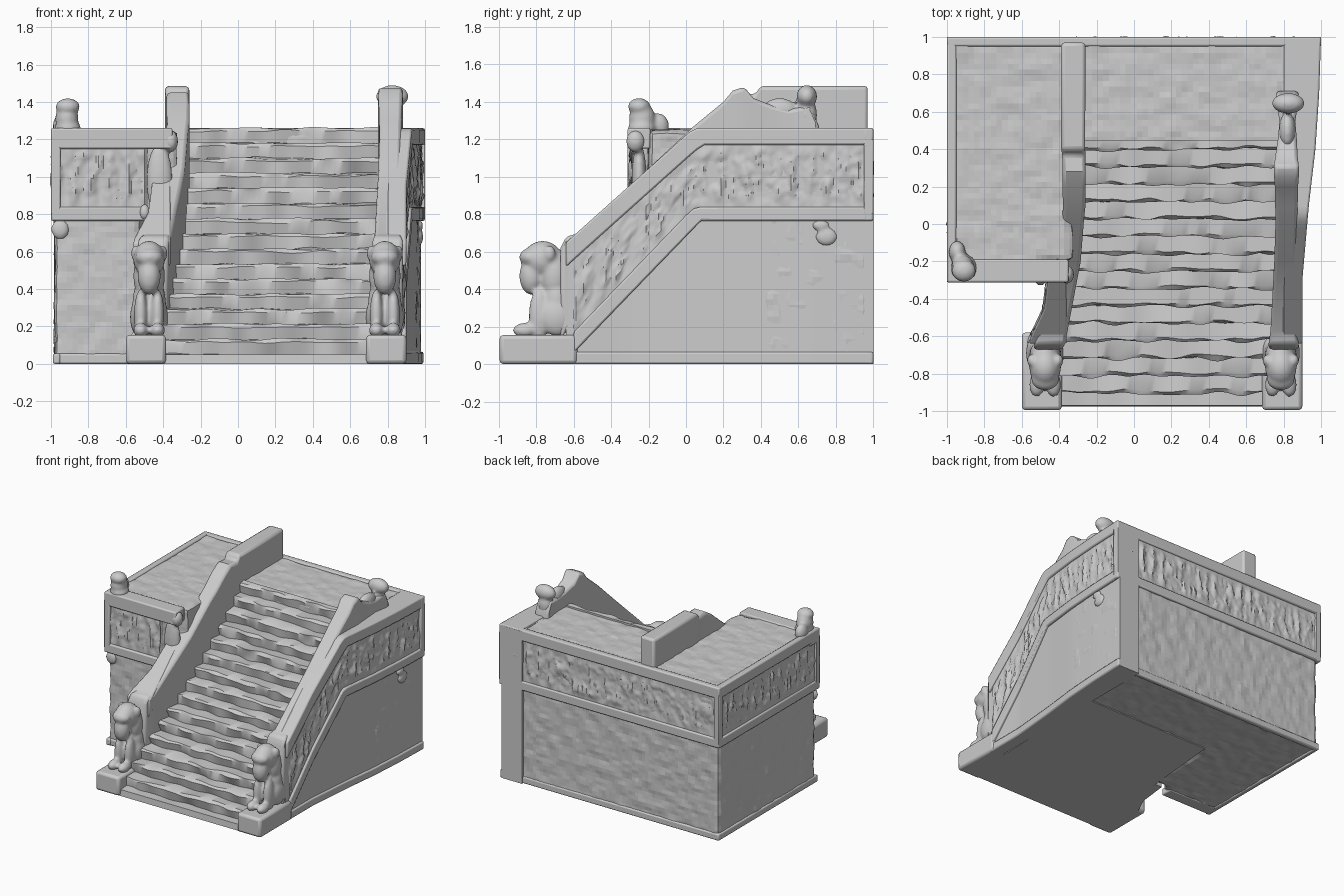
import bpy, bmesh, math
from mathutils import Vector, Matrix, noise

if "Cube" in bpy.data.objects:
    bpy.data.objects.remove(bpy.data.objects["Cube"])


def finish(name, bm, bevel=0.0, fix=True):
    if fix:
        bmesh.ops.recalc_face_normals(bm, faces=bm.faces)
    me = bpy.data.meshes.new(name)
    bm.to_mesh(me)
    bm.free()
    ob = bpy.data.objects.new(name, me)
    bpy.context.collection.objects.link(ob)
    if bevel:
        m = ob.modifiers.new("soft_edges", 'BEVEL')
        m.width, m.segments, m.limit_method, m.angle_limit = bevel, 2, 'ANGLE', math.radians(40)
    bpy.ops.object.select_all(action='DESELECT')
    bpy.context.view_layer.objects.active = ob
    ob.select_set(True)
    bpy.ops.object.shade_smooth_by_angle(angle=math.radians(35))
    return ob


def lerp(table, y):
    for (a, p), (b, q) in zip(table, table[1:]):
        if y <= b:
            return p + (q - p) * max(0, (y - a) / (b - a))
    return table[-1][1]


def loft(name, sections, bevel=0.0):
    bm = bmesh.new()
    rings = [[bm.verts.new(p) for p in s] for s in sections]
    n = len(rings[0])
    for a, b in zip(rings, rings[1:]):
        for i in range(n):
            bm.faces.new((a[i], a[(i + 1) % n], b[(i + 1) % n], b[i]))
    bm.faces.new(rings[0])
    bm.faces.new(rings[-1])
    return finish(name, bm, bevel)


def beam(name, rows, bevel=0.01):
    # rectangular section carried along y: rows of (y, x0, x1, z0, z1)
    return loft(name, [[(a, y, c), (b, y, c), (b, y, d), (a, y, d)] for y, a, b, c, d in rows], bevel)


def box(name, x0, x1, y0, y1, z0, z1, bevel=0.01):
    return beam(name, [(y0, x0, x1, z0, z1), (y1, x0, x1, z0, z1)], bevel)


def span(a, b, n):
    return [a + (b - a) * i / n for i in range(n + 1)]


def blobs(name, parts, voxel=0.012):
    # overlapping ellipsoids fused into one worn stone shape
    bm = bmesh.new()
    for x, y, z, a, b, c in parts:
        mat = Matrix.Translation((x, y, z)) @ Matrix.Diagonal((a, b, c, 1))
        bmesh.ops.create_uvsphere(bm, u_segments=20, v_segments=12, radius=1, matrix=mat)
    ob = finish(name, bm)
    r = ob.modifiers.new("fuse", 'REMESH')
    r.mode, r.voxel_size, r.use_smooth_shade = 'VOXEL', voxel, True
    s = ob.modifiers.new("smooth", 'SMOOTH')
    s.iterations = 3
    return ob


def relief(name, point, normal, length, seed):
    # carved frieze: grid pushed out along the normal by upright lumps
    nu, nv, n = int(length * 75), 22, Vector(normal)
    bm = bmesh.new()
    grid = []
    for i in range(nu + 1):
        col = []
        for j in range(nv + 1):
            u, v = i / nu, j / nv
            s = u * length
            d = noise.noise((s * 21, v * 2.6, seed)) + 0.5 * noise.noise((s * 45, v * 9, seed + 7))
            edge = min(1, 6 * v, 6 * (1 - v))
            col.append(bm.verts.new(Vector(point(u, v)) + n * (0.006 + edge * max(-0.3, min(0.9, d)) * 0.022)))
        grid.append(col)
    for a, b in zip(grid, grid[1:]):
        for j in range(nv):
            f = bm.faces.new((a[j], b[j], b[j + 1], a[j + 1]))
            f.normal_update()
            if f.normal.dot(n) < 0:
                f.normal_flip()
    return finish(name, bm, fix=False)


# Outline tables against y
XR = [(-1, .9), (-.3, .9), (.1, .935), (.4, .97), (.7, .99), (1, 1.0)]
XL = [(-1, -.6), (-.62, -.57), (-.45, -.49), (-.2, -.46)]
TOP = [(-.64, .65), (.03, 1.25), (.06, 1.26), (1, 1.26)]
TOP_LO = [(-.64, .52), (.04, 1.13), (.09, 1.17), (1, 1.17)]
LOW_HI = [(-.6, .17), (.03, .825), (.06, .84), (1, .84)]
LOW_LO = [(-.6, .06), (.08, .765), (1, .765)]

# Platform core: L-shaped plan, slightly uneven stone
plan = [(-.98, -.285), (-.52, -.285), (-.50, -.2), (-.33, -.2), (-.33, .41), (.82, .41), (.95, .41), (.978, .98), (-.98, .98)]
core = loft("platform_core", [[(x, y, z) for x, y in plan] for z in (0.006, 1.25)])
m = core.modifiers.new("grid", 'REMESH')
m.mode, m.voxel_size = 'VOXEL', 0.03
tex = bpy.data.textures.new("worn_stone", 'CLOUDS')
tex.noise_scale = 0.09
m = core.modifiers.new("worn", 'DISPLACE')
m.texture, m.strength, m.mid_level = tex, 0.02, 0.5

# Bands on left, back and front-left of the platform
for nm, z0, z1, out in (("base", 0, .055, .99), ("lower", .765, .84, 1), ("upper", 1.17, 1.26, 1)):
    box(nm + "_band_back", -out, out, .95, out, z0, z1)
    box(nm + "_band_left", -out, -.95, -.30, out, z0, z1)
    end = {"base": -.52, "lower": -.49, "upper": -.35}[nm]
    box(nm + "_band_front_left", -out, end, -.312 if nm != "base" else -.295, -.19,
        z0 - (.02 if nm == "upper" else 0), z1)
for nm, x, y in (("back_left", -.975, .975), ("back_right", .975, .975), ("front_left", -.975, -.287)):
    box("corner_post_" + nm, x - .025, x + .025, y - .025, y + .025, .8, 1.2, .006)

# Right flank wall, curved outward toward the back
ys = span(-.64, 1, 40)
beam("right_wall", [(y, .79, lerp(XR, y) - .022, 0.0, lerp(TOP, y) - .008) for y in ys], 0)
beam("right_upper_band", [(y, .8, lerp(XR, y), lerp(TOP_LO, y), lerp(TOP, y)) for y in ys])
beam("right_lower_band", [(y, .8, lerp(XR, y), lerp(LOW_LO, y), lerp(LOW_HI, y)) for y in span(-.6, 1, 40)])
beam("right_base_band", [(y, .8, lerp(XR, y) - .008, 0, .065) for y in ys])

# Left flank wall of the stair
yl = span(-.64, -.2, 12)
beam("left_wall", [(y, lerp(XL, y) + .02, -.38, 0, lerp(TOP, y) - .02) for y in yl], 0)
beam("left_upper_band", [(y, lerp(XL, y) + .01, -.36, lerp(TOP_LO, y), lerp(TOP, y)) for y in yl])
beam("left_lower_band", [(y, lerp(XL, y), -.36, lerp(LOW_LO, y), lerp(LOW_HI, y)) for y in yl])

# Carved friezes
Z = lambda v: .84 + .33 * v
relief("frieze_back", lambda u, v: (-.95 + 1.9 * u, .98, Z(v)), (0, 1, 0), 1.9, 1)
relief("frieze_left", lambda u, v: (-.98, -.26 + 1.21 * u, Z(v)), (-1, 0, 0), 1.21, 5)
relief("frieze_front_left", lambda u, v: (-.95 + .45 * u, -.288, Z(v)), (0, -1, 0), .45, 9)


def right_point(u, v):
    y = -.6 + 1.56 * u
    lo, hi = lerp(LOW_HI, y), lerp(TOP_LO, y)
    return (lerp(XR, y) - .022, y, lo + (hi - lo) * v)


def left_point(u, v):
    y = -.6 + .38 * u
    lo, hi = lerp(LOW_HI, y), lerp(TOP_LO, y)
    return (lerp(XL, y) + .02, y, lo + (hi - lo) * v)


relief("frieze_right", right_point, (1, 0, 0), 1.56, 13)
relief("frieze_stair_left", left_point, (-1, 0, 0), .38, 17)

# Worn stairs: stepped profile carried across the width
profile = [(.45, 0), (-.975, 0), (-.97, .05)]
for i in range(15):
    y, z = -.9 + i * .093, .05 + i * .0807
    profile += [(y + .006, z), (y - .006, z + .065), (y + .008, z + .0807)]
profile.append((.45, 1.262))
sections = []
for t in span(0, 1, 44):
    ring = []
    for k, (y, z) in enumerate(profile):
        a = lerp([(-1, -.45), (.45, -.32)], y)
        b = lerp([(-1, .77), (.45, .81)], y)
        inner = 0.022 if 2 < k < len(profile) - 1 else 0
        ring.append((a + (b - a) * t, y + inner * noise.noise((t * 9, k * 1.7, 3)),
                     z + inner * .6 * noise.noise((t * 7, k * 1.3, 8))))
    sections.append(ring)
loft("stairs", sections)

# Balustrades: rows of (y, centre x, half width, top z)
left_rail = [(-.67, -.46, .08, .62), (-.64, -.45, .08, .68), (-.57, -.43, .075, .70), (-.2, -.345, .06, 1.045),
             (.03, -.325, .058, 1.26), (.09, -.32, .06, 1.31), (.2, -.32, .062, 1.40), (.28, -.32, .062, 1.45),
             (.37, -.322, .062, 1.44), (.40, -.325, .064, 1.485), (.97, -.325, .065, 1.485)]
right_rail = [(-.67, .80, .08, .62), (-.64, .80, .08, .68), (-.57, .80, .07, .70), (-.2, .81, .06, 1.045),
              (.03, .815, .058, 1.26), (.09, .815, .06, 1.31), (.2, .815, .062, 1.40), (.25, .815, .066, 1.46),
              (.31, .815, .066, 1.48), (.36, .815, .06, 1.42), (.46, .82, .05, 1.38), (.55, .82, .042, 1.36),
              (.66, .82, .06, 1.38), (.71, .82, .06, 1.27)]
for nm, rows in (("left_balustrade", left_rail), ("right_balustrade", right_rail)):
    beam(nm, [(y, c - h, c + h, max(0, z - .5), z) for y, c, h, z in rows], .018)
blobs("right_finial", [(.825, .645, 1.43, .088, .055, .06), (.82, .645, 1.33, .06, .055, .09),
                       (.82, .5, 1.35, .045, .1, .07)])

# Seated guardian beasts on plinths at the foot of the stair
for nm, cx, x0, x1 in (("left", -.475, -.6, -.385), ("right", .785, .685, .9)):
    box(nm + "_plinth", x0, x1, -.995, -.58, 0, .155, .02)
    parts = [(cx, -.765, .56, .085, .105, .098), (cx, -.825, .47, .062, .065, .1), (cx, -.70, .47, .085, .085, .15),
             (cx, -.69, .32, .09, .085, .17), (cx, -.83, .57, .075, .06, .05)]
    for s in (-1, 1):
        parts += [(cx + s * .07, -.73, .59, .027, .035, .045), (cx + s * .06, -.69, .25, .042, .09, .1),
                  (cx + s * .045, -.785, .26, .036, .055, .14), (cx + s * .045, -.86, .18, .04, .065, .04)]
    blobs(nm + "_guardian", parts)

# Broken corner post on the left wing and fallen fragments
blobs("wing_finial", [(-.915, -.235, 1.31, .062, .07, .09), (-.91, -.25, 1.375, .065, .06, .045),
                      (-.945, -.15, 1.27, .045, .06, .07), (-.91, -.235, 1.26, .07, .075, .05)])
blobs("wall_scars", [(.965, .75, .68, .025, .06, .05), (.965, .72, .74, .025, .05, .03),
                     (.93, .7, .27, .03, .035, .03), (-.95, -.28, .72, .05, .025, .055)])
blobs("broken_wing_edge", [(-.36, -.27, 1.19, .04, .05, .06), (-.42, -.25, .98, .07, .04, .2),
                           (-.5, -.3, .81, .03, .03, .045)])
